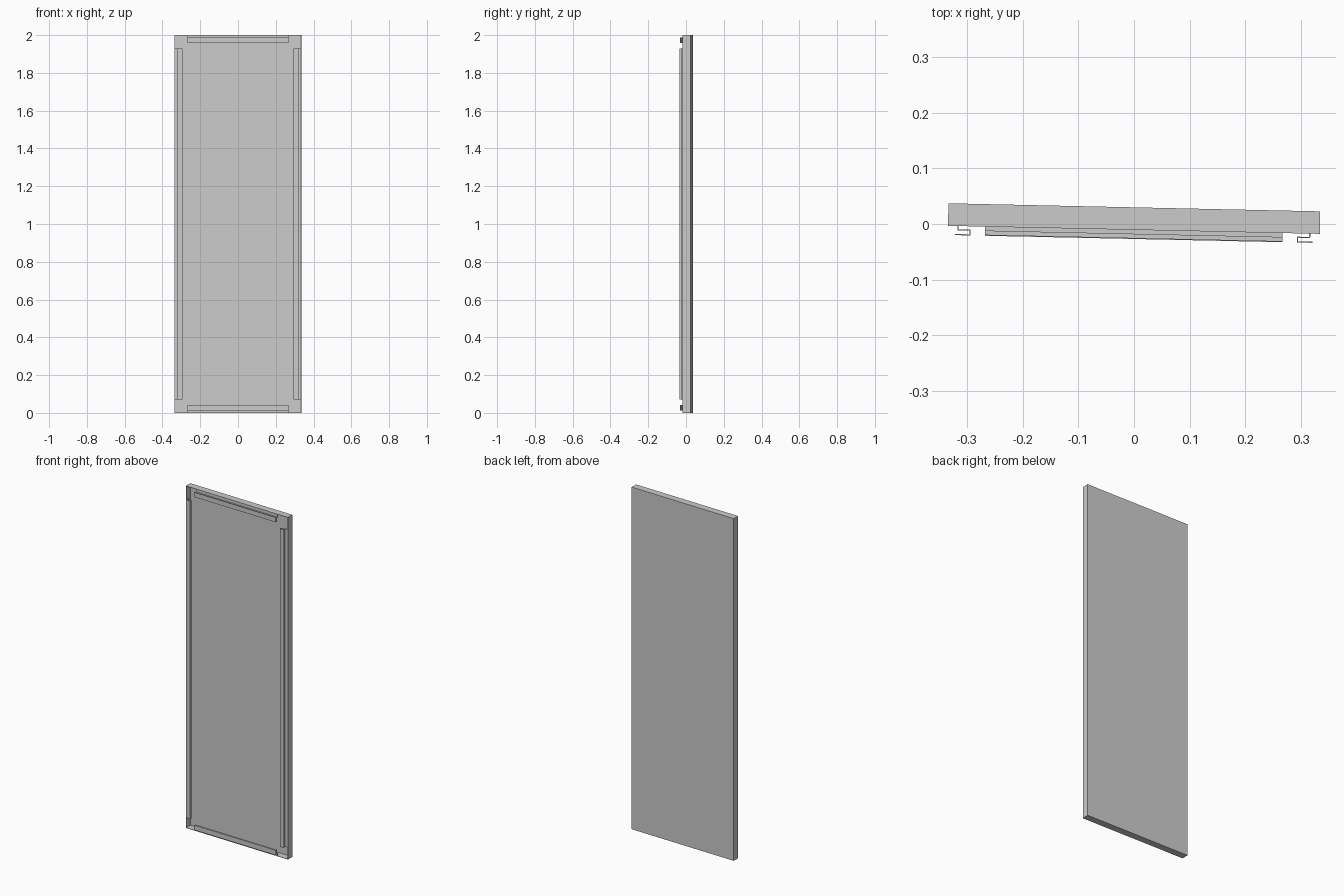
import bpy, bmesh
from mathutils import Vector, Matrix

if "Cube" in bpy.data.objects:
    bpy.data.objects.remove(bpy.data.objects["Cube"])

W, H = 0.67, 2.0            # door width and height
BACK, FRONT = 0.030, -0.0105
SHEET = 0.002
TILT = Matrix.Rotation(-0.0216, 4, 'Z')   # door stands slightly ajar


def finish(name, bm, offset):
    bmesh.ops.recalc_face_normals(bm, faces=bm.faces)
    me = bpy.data.meshes.new(name)
    bm.to_mesh(me)
    bm.free()
    ob = bpy.data.objects.new(name, me)
    bpy.context.collection.objects.link(ob)
    ob.matrix_world = TILT
    mod = ob.modifiers.new("sheet", 'SOLIDIFY')
    mod.thickness = SHEET
    mod.offset = offset
    mod.use_even_offset = True
    return ob


# Door skin: shallow sheet tray, open towards the front
bm = bmesh.new()
bmesh.ops.create_cube(bm, size=1)
for v in bm.verts:
    v.co = Vector((v.co.x * W, BACK if v.co.y > 0 else FRONT, (v.co.z + 0.5) * H))
bm.normal_update()
front = [f for f in bm.faces if f.normal.y < -0.9]
bmesh.ops.delete(bm, geom=front, context='FACES_ONLY')
finish("door_skin", bm, -1)

# Folded edge profile: (distance inward from door edge, distance in front of rim)
PROFILE = [(0.001, -0.001), (0.018, -0.001), (0.018, 0.007),
           (0.040, 0.007), (0.040, 0.0155), (0.013, 0.0155)]


def rail(name, edge, inward, along, length):
    bm = bmesh.new()
    edge, inward, along = Vector(edge), Vector(inward), Vector(along)
    rows = []
    for u, d in PROFILE:
        p = edge + inward * u + Vector((0, -d, 0))
        rows.append([bm.verts.new(p + along * s * length / 2) for s in (-1, 1)])
    for a, b in zip(rows, rows[1:]):
        bm.faces.new((a[0], a[1], b[1], b[0]))
    finish(name, bm, 0)


# Folded channels along the four edges, stopping short of the corners
for side, s in (("left", -1), ("right", 1)):
    rail(side + "_channel", (s * W / 2, FRONT, H / 2), (-s, 0, 0), (0, 0, 1), 1.86)
for side, z, s in (("bottom", 0, 1), ("top", H, -1)):
    rail(side + "_channel", (0, FRONT, z), (0, 0, s), (1, 0, 0), 0.536)
